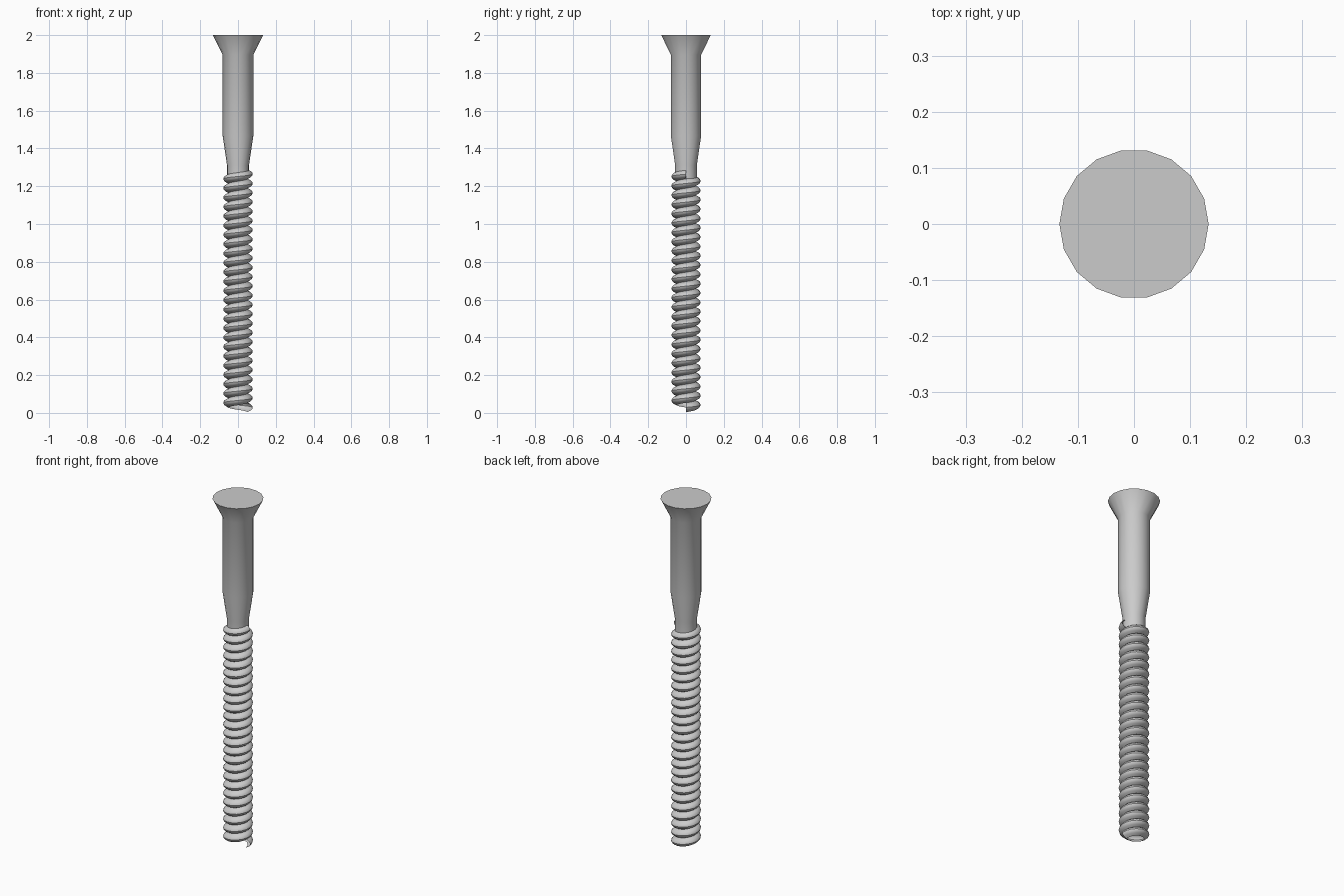
import bpy, bmesh
from math import cos, sin, tau

if "Cube" in bpy.data.objects:
    bpy.data.objects.remove(bpy.data.objects["Cube"])

SIDES = 18


def finish(bm, name):
    bmesh.ops.recalc_face_normals(bm, faces=bm.faces)
    me = bpy.data.meshes.new(name)
    bm.to_mesh(me)
    bm.free()
    ob = bpy.data.objects.new(name, me)
    bpy.context.collection.objects.link(ob)
    bpy.ops.object.select_all(action='DESELECT')
    ob.select_set(True)
    bpy.context.view_layer.objects.active = ob
    bpy.ops.object.shade_smooth_by_angle(angle=0.6)
    return ob


def sweep(bm, profile, steps, rise=0.0):
    """Turn an (r, z) profile around z, climbing by rise per full turn."""
    rows = []
    for i in range(steps + 1):
        a = tau * i / SIDES
        rows.append([bm.verts.new((r * cos(a), r * sin(a), z + rise * i / SIDES))
                     for r, z in profile])
    for p, q in zip(rows, rows[1:]):
        for j in range(len(profile) - 1):
            bm.faces.new((p[j], q[j], q[j + 1], p[j + 1]))
    return rows


# countersunk head, shank and tapered neck
bm = bmesh.new()
rows = sweep(bm, [(0.058, 1.24), (0.058, 1.31), (0.081, 1.465),
                  (0.081, 1.895), (0.133, 2.0)], SIDES)
bm.faces.new([row[-1] for row in rows[:-1]])
bmesh.ops.remove_doubles(bm, verts=bm.verts, dist=1e-5)
finish(bm, "head_and_shank")

# right-handed rounded thread, open at its lower end
TURNS, PITCH, Z0 = 25, 0.0494, 0.004
ridge = [(0.050, 0.0), (0.066, 0.008), (0.075, 0.016), (0.078, 0.025),
         (0.075, 0.034), (0.066, 0.042), (0.050, PITCH)]
bm = bmesh.new()
sweep(bm, [(r, z + Z0) for r, z in ridge], TURNS * SIDES, PITCH)
bmesh.ops.remove_doubles(bm, verts=bm.verts, dist=1e-5)
finish(bm, "thread")
